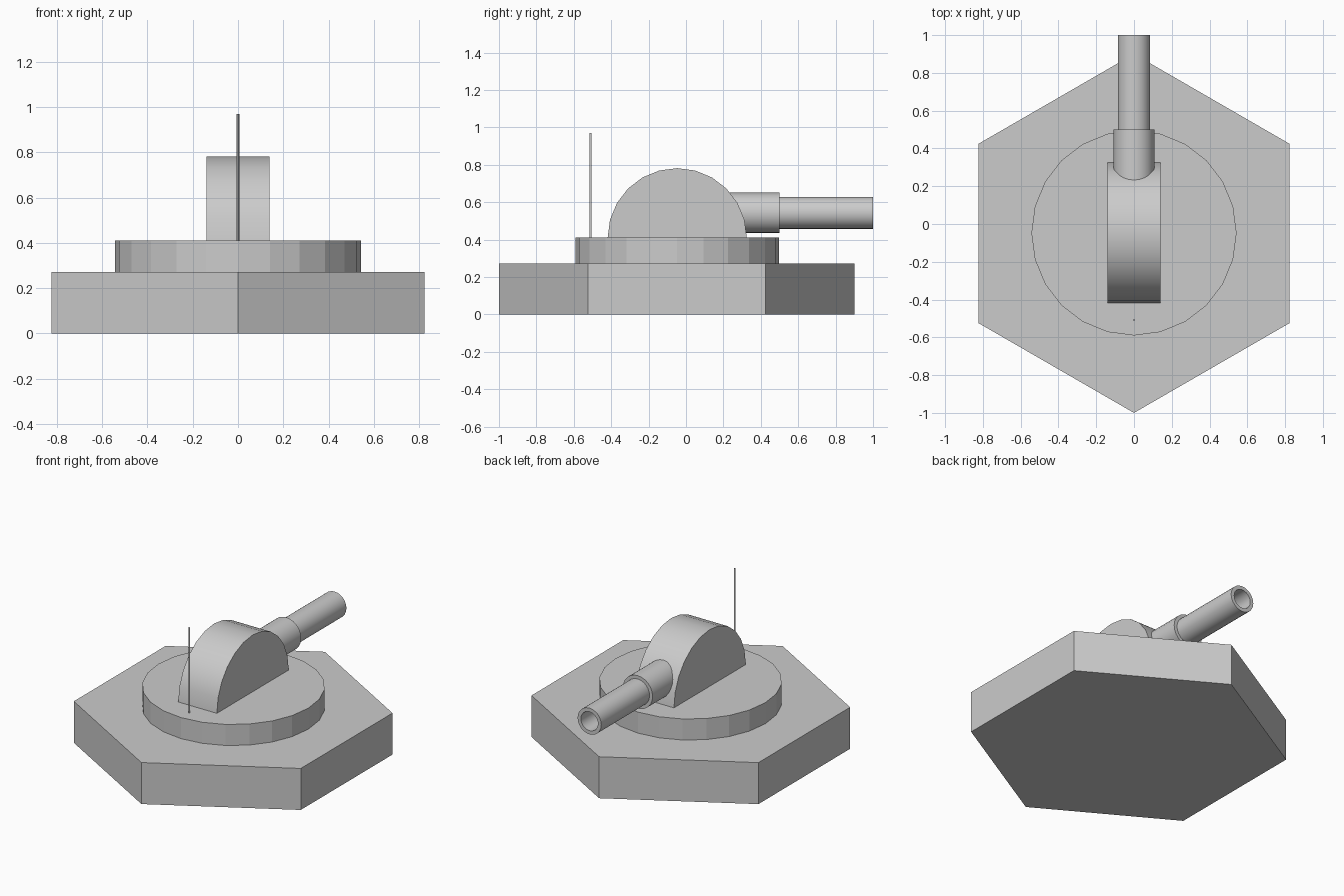
import bpy
import bmesh
from math import cos, sin, pi, radians
from mathutils import Matrix, Vector

if "Cube" in bpy.data.objects:
    bpy.data.objects.remove(bpy.data.objects["Cube"])

CY = -0.047      # shared centre line of base, turntable and housing
GUN_Z = 0.543    # barrel axis height


def finish(name, bm, smooth=False):
    bmesh.ops.remove_doubles(bm, verts=bm.verts, dist=1e-5)
    bmesh.ops.recalc_face_normals(bm, faces=bm.faces)
    mesh = bpy.data.meshes.new(name)
    bm.to_mesh(mesh)
    bm.free()
    obj = bpy.data.objects.new(name, mesh)
    bpy.context.collection.objects.link(obj)
    if smooth:
        bpy.ops.object.select_all(action='DESELECT')
        obj.select_set(True)
        bpy.context.view_layer.objects.active = obj
        bpy.ops.object.shade_smooth_by_angle(angle=radians(30))
    return obj


def prism(name, outline, offset, smooth=False):
    """Extrude a closed outline of 3D points along an offset."""
    bm = bmesh.new()
    face = bm.faces.new([bm.verts.new(p) for p in outline])
    new = bmesh.ops.extrude_face_region(bm, geom=[face], use_keep_orig=True)['geom']
    bmesh.ops.translate(bm, vec=Vector(offset),
                        verts=[v for v in new if isinstance(v, bmesh.types.BMVert)])
    return finish(name, bm, smooth)


def ring(radius, sides, y, z):
    """Horizontal polygon with one corner pointing to the front."""
    return [(radius * sin(2 * pi * i / sides), y - radius * cos(2 * pi * i / sides), z)
            for i in range(sides)]


def lathe(name, profile, sides=24):
    """Spin (y, radius) points around the barrel axis."""
    bm = bmesh.new()
    verts = [bm.verts.new((0, y, GUN_Z + r)) for y, r in profile]
    edges = [bm.edges.new(pair) for pair in zip(verts, verts[1:])]
    bmesh.ops.spin(bm, geom=verts + edges, cent=(0, 0, GUN_Z), axis=(0, 1, 0),
                   angle=2 * pi, steps=sides)
    return finish(name, bm, True)


# Hexagonal base and round turntable
prism("hex_base", ring(0.95, 6, -0.05, 0), (0, 0, 0.272))
prism("turntable", ring(0.543, 24, CY, 0.272), (0, 0, 0.138))

# Half-round gun housing
arc = [(-0.14, CY + 0.372 * cos(pi * i / 12), 0.41 + 0.372 * sin(pi * i / 12))
       for i in range(13)]
prism("gun_housing", arc, (0.28, 0, 0), True)

# Barrel sleeve and hollow barrel
lathe("barrel_sleeve", [(0.1, 0), (0.1, 0.108), (0.5, 0.108), (0.5, 0)])
lathe("barrel", [(0.3, 0), (0.3, 0.086), (1.0, 0.086), (1.0, 0.062), (0.5, 0.062), (0.5, 0)])

# Thin three-sided antenna
prism("antenna", ring(0.007, 3, -0.508, 0.41), (0, 0, 0.56))
